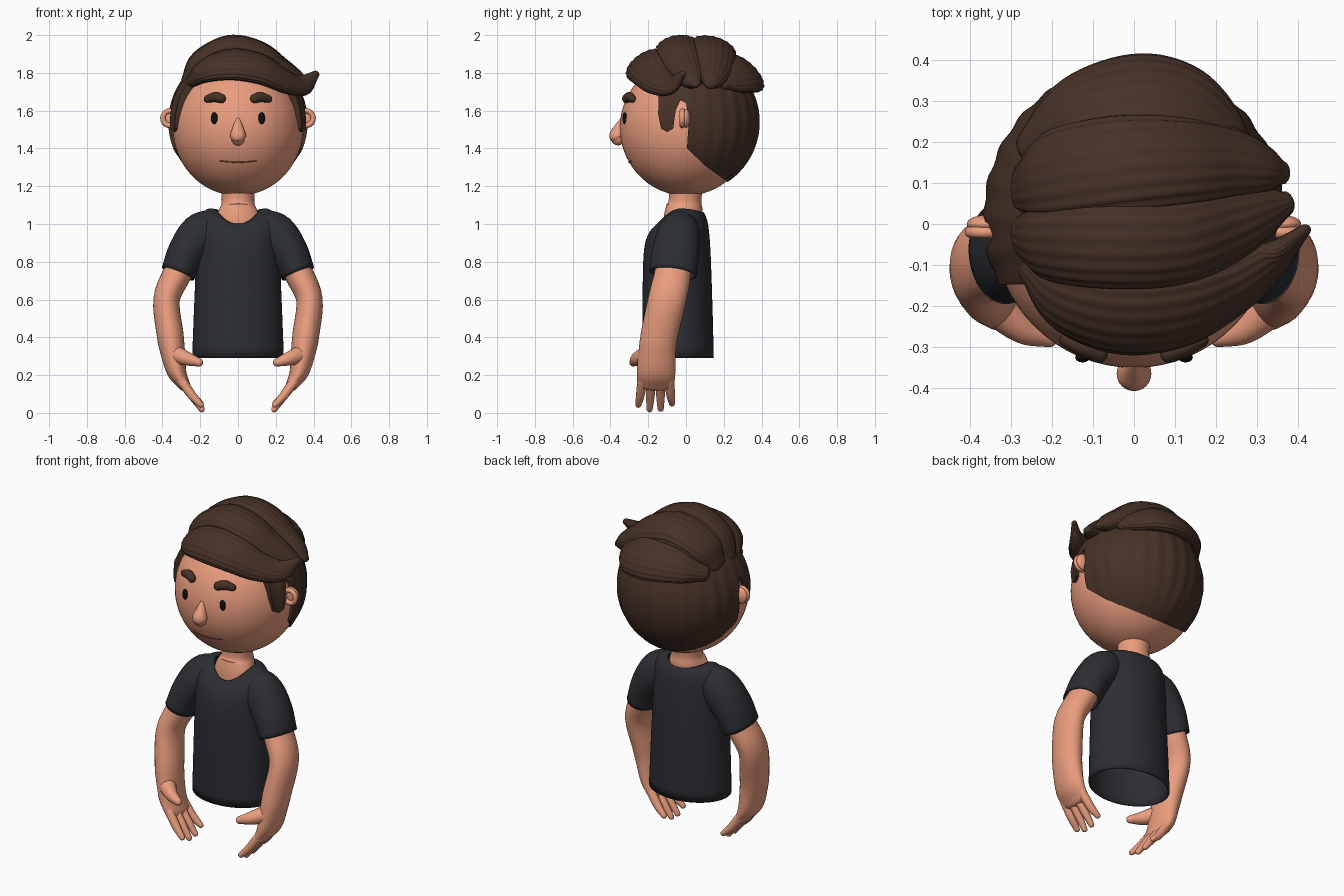
import bpy, bmesh, math
from mathutils import Vector, Matrix

if "Cube" in bpy.data.objects:
    bpy.data.objects.remove(bpy.data.objects["Cube"])

HEAD_C, HEAD_R = Vector((0, 0, 1.51)), Vector((0.345, 0.35, 0.36))


def material(name, rgb):
    m = bpy.data.materials.new(name)
    m.diffuse_color = (*rgb, 1)
    m.use_nodes = True
    m.node_tree.nodes["Principled BSDF"].inputs["Base Color"].default_value = m.diffuse_color
    return m


SKIN = material("skin", (0.83, 0.34, 0.21))
HAIR = material("hair", (0.062, 0.031, 0.02))
SHIRT = material("shirt", (0.025, 0.027, 0.032))
BLACK = material("black", (0.005, 0.005, 0.005))
LIP = material("lip", (0.3, 0.09, 0.05))


def finish(name, bm, mat, mirror=False, thick=0):
    bmesh.ops.recalc_face_normals(bm, faces=bm.faces)
    me = bpy.data.meshes.new(name)
    bm.to_mesh(me)
    bm.free()
    ob = bpy.data.objects.new(name, me)
    bpy.context.collection.objects.link(ob)
    if mat:
        me.materials.append(mat)
    for p in me.polygons:
        p.use_smooth = True
    if thick:
        ob.modifiers.new("thickness", 'SOLIDIFY').thickness = thick
    if mirror:
        ob.modifiers.new("mirror", 'MIRROR').use_mirror_merge = False
    return ob


def spline(pts, steps):
    """Catmull-Rom through tuples of any length."""
    v = [Vector(p) for p in pts]
    v = [2 * v[0] - v[1]] + v + [2 * v[-1] - v[-2]]
    out = []
    for i in range(1, len(v) - 2):
        a, b, c, d = v[i - 1:i + 3]
        for k in range(steps):
            t = k / steps
            out.append(0.5 * (2 * b + (c - a) * t + (2 * a - 5 * b + 4 * c - d) * t * t
                              + (3 * b - a - 3 * c + d) * t ** 3))
    return out + [v[-2]]


def skin_rings(bm, rings, cap_start, cap_end):
    vs = [[bm.verts.new(p) for p in r] for r in rings]
    n = len(vs[0])
    for r, s in zip(vs, vs[1:]):
        for i in range(n):
            bm.faces.new((r[i], r[(i + 1) % n], s[(i + 1) % n], s[i]))
    if cap_start:
        bm.faces.new(vs[0])
    if cap_end:
        bm.faces.new(vs[-1])


def sweep(name, pts, mat, side=(0, 1, 0), seg=24, steps=5, ends=(True, True), hug=None,
          ridge=0, count=0, mirror=False, thick=0):
    """Elliptical tube; each point is x, y, z, half width along side, half thickness."""
    s = spline([p if len(p) == 5 else (*p, p[3]) for p in pts], steps)
    c = [Vector(p[:3]) for p in s]
    st = [(c[i], (c[min(i + 1, len(c) - 1)] - c[max(i - 1, 0)]).normalized(), s[i][3], s[i][4])
          for i in range(len(c))]

    def dome(station, sign):
        p, t, a, b = station
        angs = [math.radians(d) for d in (25, 48, 68, 84)]
        return [(p + t * sign * min(a, b) * math.sin(g), t, a * math.cos(g), b * math.cos(g)) for g in angs]
    st = (dome(st[0], -1)[::-1] if ends[0] else []) + st + (dome(st[-1], 1) if ends[1] else [])
    rings = []
    for p, t, a, b in st:
        w = t.cross(p - hug) if hug else Vector(side)
        w = (w - t * w.dot(t)).normalized()
        n = t.cross(w)
        ring = []
        for k in range(seg):
            g = 2 * math.pi * k / seg
            f = 1 + ridge * math.cos(count * g)
            ring.append(p + (w * a * math.cos(g) + n * b * math.sin(g)) * f)
        rings.append(ring)
    bm = bmesh.new()
    skin_rings(bm, rings, *ends)
    return finish(name, bm, mat, mirror, thick)


def ball(name, c, r, mat, u=32, v=20, mirror=False):
    bm = bmesh.new()
    bmesh.ops.create_uvsphere(bm, u_segments=u, v_segments=v, radius=1,
                              matrix=Matrix.LocRotScale(Vector(c), None, Vector(r)))
    return finish(name, bm, mat, mirror)


def face_y(x, z):
    return -HEAD_R.y * math.sqrt(1 - (x / HEAD_R.x) ** 2 - ((z - HEAD_C.z) / HEAD_R.z) ** 2)


# head and neck
head = ball("head", HEAD_C, HEAD_R, SKIN, 64, 40)
sweep("neck", [(0, 0, 1.25, .1), (0, -.005, 1.13, .086), (0, -.01, 1.08, .098),
               (0, -.03, 1.03, .12, .088), (0, -.03, .96, .13, .09)], SKIN, side=(1, 0, 0), seg=40)

# face features
sweep("nose", [(0, -.338, 1.55, .014), (0, -.35, 1.515, .027), (0, -.364, 1.47, .042), (0, -.36, 1.452, .036)],
      SKIN, side=(1, 0, 0))
ball("eyes", (.125, face_y(.125, 1.56) - .002, 1.56), (.018, .012, .031), BLACK, mirror=True)
sweep("eyebrows", [(x, face_y(x, z) - .012, z, r, r * .9) for x, z, r in
                   ((.086, 1.663, .024), (.12, 1.672, .027), (.163, 1.662, .02))],
      HAIR, side=(0, 0, 1), mirror=True)
sweep("mouth", [(x, face_y(x, z), z, .0035) for x, z in
                [(i * .0235, 1.327 + .007 * (i / 4) ** 2) for i in range(-4, 5)]], LIP, side=(0, 0, 1), seg=8)

# ears: flat lobe with a raised rim facing forward
ball("ear_lobes", (.357, .0, 1.56), (.05, .022, .05), SKIN, mirror=True)
sweep("ear_rims", [(.362 + .036 * math.cos(g), -.02, 1.56 + .038 * math.sin(g), .014) for g in
                   [math.radians(d) for d in range(-130, 161, 29)]], SKIN, seg=12, steps=3, mirror=True)

# hair cap: ridged ellipsoid trimmed by a side outline, hollowed by the head
cap = ball("hair_cap", (0, 0, 0), (1, 1, 1), HAIR, 160, 60)
for v in cap.data.vertices:
    f = 1 + .008 * math.cos(26 * math.atan2(v.co.y, v.co.x)) * (1 - v.co.z ** 2)
    v.co = Vector((v.co.x * .366 * f, v.co.y * .375 * f + .015, v.co.z * .38 + 1.54))
outline = [(-.145, 2.1), (-.147, 1.58), (-.132, 1.505), (-.1, 1.487), (-.068, 1.505), (-.055, 1.6),
           (-.03, 1.655), (0, 1.64), (.016, 1.56), (.005, 1.4), (.1, 1.31), (.23, 1.215), (.5, 1.19), (.5, 2.1)]
bm = bmesh.new()
skin_rings(bm, [[(x, y, z) for y, z in outline] for x in (-.6, .6)], True, True)
trim = finish("hair_trim_cutter", bm, None)
trim.hide_render = True
bpy.context.view_layer.objects.active = cap
for op, other in (('INTERSECT', trim), ('DIFFERENCE', head)):
    m = cap.modifiers.new("trim", 'BOOLEAN')
    m.operation, m.object, m.solver = op, other, 'EXACT'
    bpy.ops.object.modifier_apply(modifier=m.name)
bpy.data.objects.remove(trim)
bpy.ops.object.select_all(action='DESELECT')
cap.select_set(True)
bpy.ops.object.shade_smooth_by_angle(angle=math.radians(40))

# four swept locks combed from one side to the other
locks = {
    "front_lock": [(-.25, -.11, 1.75, .04, .03), (-.17, -.18, 1.815, .09, .05), (-.03, -.215, 1.845, .115, .06),
                   (.12, -.2, 1.82, .11, .06), (.24, -.15, 1.76, .085, .05), (.34, -.08, 1.735, .06, .035),
                   (.415, -.015, 1.795, .018, .014)],
    "upper_front_lock": [(-.265, -.03, 1.76, .06, .035), (-.2, -.04, 1.86, .1, .055), (-.05, -.045, 1.932, .115, .065),
                         (.1, -.04, 1.905, .11, .065), (.22, -.005, 1.825, .095, .055), (.31, .03, 1.765, .065, .045),
                         (.37, .05, 1.74, .03, .02)],
    "upper_back_lock": [(-.265, .09, 1.76, .07, .035), (-.2, .115, 1.86, .115, .055), (-.05, .14, 1.925, .125, .065),
                        (.1, .15, 1.9, .115, .065), (.22, .15, 1.825, .095, .055), (.31, .135, 1.765, .065, .045),
                        (.36, .125, 1.735, .03, .02)],
    "back_lock": [(-.25, .19, 1.74, .05, .035), (-.15, .275, 1.785, .1, .05), (0, .315, 1.8, .125, .055),
                  (.12, .295, 1.79, .12, .055), (.21, .235, 1.765, .085, .045), (.255, .2, 1.745, .04, .03)],
}
for name, pts in locks.items():
    sweep(name, pts, HAIR, seg=96, steps=7, hug=Vector((0, .02, 1.5)), ridge=.022, count=18)

# shirt body: half width, front y, back y, then height at side, front and back
body = [(.243, -.23, .147, .29, .29, .29), (.235, -.23, .142, .5, .5, .5), (.225, -.228, .134, .75, .75, .75),
        (.222, -.22, .127, .9, .88, .9), (.215, -.2, .118, 1.0, .945, .99), (.195, -.175, .107, 1.052, .98, 1.035),
        (.16, -.15, .092, 1.08, 1.0, 1.062), (.12, -.128, .072, 1.08, 1.0, 1.06)]
rings = []
for hx, yf, yb, zs, zf, zb in spline(body, 4):
    ring = []
    for k in range(64):
        c, s = math.cos(k * math.pi / 32), math.sin(k * math.pi / 32)
        ring.append((hx * c, (yf + yb) / 2 + (yb - yf) / 2 * s, zs + ((zf if s < 0 else zb) - zs) * s * s))
    rings.append(ring)
bm = bmesh.new()
skin_rings(bm, rings, False, False)
finish("shirt_body", bm, SHIRT, thick=.01)
sweep("sleeves", [(.13, -.03, .97, .095, .108), (.2, -.04, .94, .115, .115), (.27, -.055, .85, .125, .102),
                  (.318, -.07, .737, .126, .091)], SHIRT, seg=40, ends=(False, False), mirror=True, thick=.01)

# arms down to the palm, fingers and thumbs
sweep("arms", [(.24, -.05, .9, .08, .06), (.32, -.07, .74, .096, .075), (.378, -.1, .6, .1, .07),
               (.36, -.14, .42, .098, .071), (.347, -.152, .33, .098, .066), (.325, -.158, .22, .102, .052),
               (.287, -.16, .15, .098, .033)], SKIN, seg=32, mirror=True)
for name, yr, yt, z in (("index", -.232, -.252, .043), ("middle", -.184, -.193, .019),
                        ("ring", -.136, -.134, .022), ("little", -.088, -.074, .05)):
    sweep(name + "_fingers", [(.3, yr, .17, .026), (.243, (yr + yt) / 2, .092, .023), (.188 + z * .2, yt, z, .016)],
          SKIN, seg=16, mirror=True)
sweep("thumbs", [(.335, -.2, .31, .05), (.27, -.255, .287, .037), (.207, -.278, .267, .022)],
      SKIN, seg=20, mirror=True)
